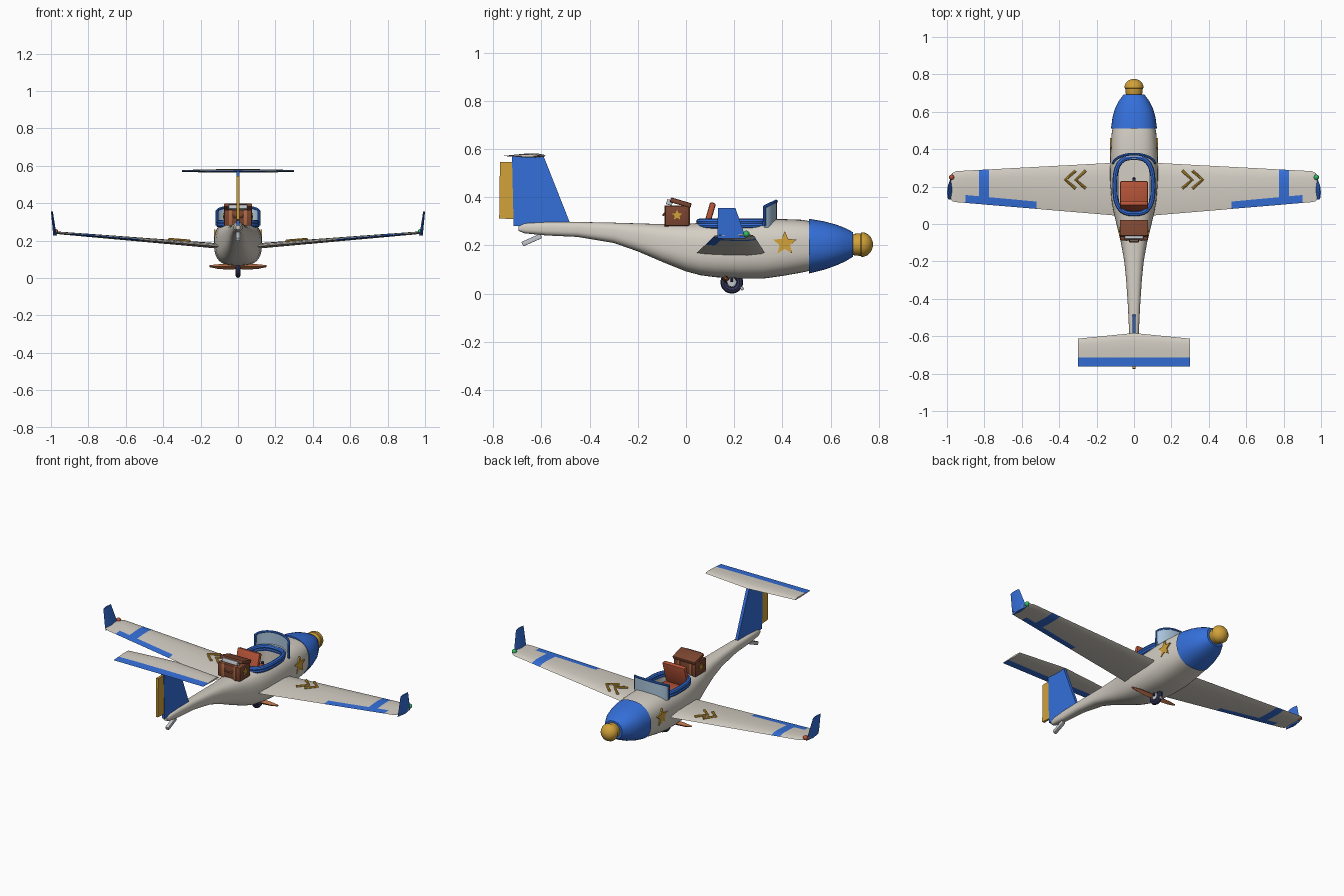
import bpy, bmesh, math
from math import sin, cos, pi, radians
from mathutils import Vector

if "Cube" in bpy.data.objects:
    bpy.data.objects.remove(bpy.data.objects["Cube"], do_unlink=True)


def material(name, r, g, b):
    m = bpy.data.materials.new(name)
    m.use_nodes = True
    m.diffuse_color = (r, g, b, 1)
    m.node_tree.nodes["Principled BSDF"].inputs["Base Color"].default_value = (r, g, b, 1)
    return m


CREAM = material("cream paint", .66, .62, .55)
BLUE = material("blue paint", .035, .16, .70)
GOLD = material("gold paint", .64, .36, .04)
RED = material("red leather", .47, .09, .04)
BROWN = material("brown leather", .20, .06, .03)
WOOD = material("wood", .44, .15, .06)
NAVY = material("navy rubber", .03, .035, .09)
GLASS = material("pale blue glass", .40, .55, .70)
GREEN = material("green lamp", .03, .50, .12)
METAL = material("pale metal", .55, .58, .62)
parts = []


def add_mesh(name, bm, *mats):
    bmesh.ops.recalc_face_normals(bm, faces=bm.faces)
    me = bpy.data.meshes.new(name)
    bm.to_mesh(me)
    bm.free()
    for m in mats:
        me.materials.append(m)
    ob = bpy.data.objects.new(name, me)
    bpy.context.collection.objects.link(ob)
    parts.append(ob)
    return ob


def loft(name, rings, *mats, rule=None):
    """Skin a row of equal rings; rule(span, side) picks the material."""
    bm = bmesh.new()
    rows = [[bm.verts.new(p) for p in ring] for ring in rings]
    n = len(rows[0])
    for i in range(len(rows) - 1):
        for j in range(n):
            k = (j + 1) % n
            f = bm.faces.new((rows[i][j], rows[i][k], rows[i + 1][k], rows[i + 1][j]))
            f.material_index = rule(i, j) if rule else 0
    bm.faces.new(rows[0])
    bm.faces.new(rows[-1])
    return add_mesh(name, bm, *mats)


def plate(name, outline, x, thick, mat):
    """Flat panel with a (y, z) outline, facing sideways."""
    return loft(name, [[(x + d, y, z) for y, z in outline] for d in (-thick / 2, thick / 2)], mat)


def tube(name, pts, r, mat, closed=False):
    cu = bpy.data.curves.new(name, 'CURVE')
    cu.dimensions = '3D'
    cu.bevel_depth = r
    cu.bevel_resolution = 2
    cu.use_fill_caps = True
    sp = cu.splines.new('POLY')
    sp.points.add(len(pts) - 1)
    for p, co in zip(sp.points, pts):
        p.co = (*co, 1)
    sp.use_cyclic_u = closed
    cu.materials.append(mat)
    ob = bpy.data.objects.new(name, cu)
    bpy.context.collection.objects.link(ob)
    bpy.ops.object.select_all(action='DESELECT')
    bpy.context.view_layer.objects.active = ob
    ob.select_set(True)
    bpy.ops.object.convert(target='MESH')
    parts.append(bpy.context.object)


def box(name, loc, size, mat, tilt=0, bevel=.005):
    bm = bmesh.new()
    bmesh.ops.create_cube(bm, size=1)
    bmesh.ops.scale(bm, vec=size, verts=bm.verts)
    if bevel:
        bmesh.ops.bevel(bm, geom=bm.edges[:], offset=bevel, segments=2, affect='EDGES', profile=.5)
    ob = add_mesh(name, bm, mat)
    ob.location = loc
    ob.rotation_euler.x = radians(tilt)
    return ob


def ball(name, loc, r, mat):
    bm = bmesh.new()
    bmesh.ops.create_uvsphere(bm, u_segments=16, v_segments=10, radius=r)
    add_mesh(name, bm, mat).location = loc


def superellipse(a, b, n, power):
    pts = []
    for i in range(n):
        c, s = cos(2 * pi * i / n), sin(2 * pi * i / n)
        pts.append((a * math.copysign(abs(c) ** (2 / power), c), b * math.copysign(abs(s) ** (2 / power), s)))
    return pts


def hull(name, rows, mat, power):
    """Body from (y, half width, bottom, top) stations."""
    return loft(name, [[(u, y, (lo + hi) / 2 + v) for u, v in superellipse(w, (hi - lo) / 2, 40, power)]
                       for y, w, lo, hi in rows], mat)


# Fuselage with the cockpit cut out
fuselage = hull("fuselage", [
    (-.695, .012, .260, .280), (-.67, .020, .250, .292), (-.58, .026, .241, .297), (-.45, .032, .235, .297),
    (-.30, .042, .210, .294), (-.20, .052, .175, .291), (-.10, .070, .132, .288), (0, .094, .092, .289),
    (.06, .108, .076, .293), (.12, .119, .068, .298), (.22, .127, .062, .304), (.32, .128, .062, .309),
    (.40, .126, .073, .309), (.48, .120, .087, .306), (.53, .112, .098, .298)], CREAM, 2.7)
opening = superellipse(.092, .142, 40, 2.8)
cutter = loft("cockpit_cutter", [[(x, .205 + y, z) for x, y in opening] for z in (.14, .45)], CREAM)
cutter.hide_render = True
cut = fuselage.modifiers.new("cockpit", 'BOOLEAN')
cut.object = cutter
cut.operation = 'DIFFERENCE'
cut.solver = 'EXACT'
bpy.context.view_layer.objects.active = fuselage
bpy.ops.object.modifier_apply(modifier=cut.name)
parts.remove(cutter)
bpy.data.objects.remove(cutter, do_unlink=True)

# Cowling and spinner
hull("cowling", [(.51, .123, .083, .310), (.57, .115, .098, .300), (.62, .101, .115, .287),
                 (.66, .080, .133, .272), (.692, .056, .152, .255)], BLUE, 2.3)
loft("spinner", [[(r * cos(a * pi / 12), y, .203 + r * sin(a * pi / 12)) for a in range(24)]
                 for y, r in ((.685, .040), (.70, .045), (.725, .047), (.728, .051), (.740, .050),
                              (.755, .043), (.768, .029), (.775, .010))], GOLD)

# Cockpit rim, windscreen, seat and stick
rim = superellipse(.102, .150, 48, 2.8)
for z in (.283, .298):
    tube("cockpit_rim", [(x, .205 + y, z) for x, y in rim], .013, BLUE, True)
arc = [radians(a) for a in range(-80, 81, 10)]
glass_rings, edge = [], []
for a in arc:
    top = .355 + .028 * cos(a)
    glass_rings.append([(r * sin(a), .315 + (r - .055) * cos(a), z)
                        for r, z in ((.112, .275), (.117, .275), (.117, top), (.112, top))])
    edge.append((.114 * sin(a), .315 + .059 * cos(a), top))
loft("windscreen", glass_rings, GLASS)
ends = [(p[0], p[1], .28) for p in (edge[0], edge[-1])]
tube("windscreen_frame", [ends[0]] + edge + [ends[1]], .007, BLUE)
box("seat_cushion", (0, .16, .235), (.15, .14, .04), RED, 0, .01)
box("seat_back", (0, .092, .305), (.15, .025, .15), RED, -16, .008)
tube("control_stick", [(0, .24, .14), (0, .235, .26)], .009, NAVY)


def foil(x, z, le, hinge, te, half):
    """Wing section: nose, upper side to the tail edge, and back below."""
    upper = [(le + (hinge - le) * f, half * t) for f, t in ((.06, .5), (.3, 1), (.65, .85), (1, .45))]
    return ([(x, le, z)] + [(x, y, z + t) for y, t in upper] + [(x, te, z)]
            + [(x, y, z - t * .7) for y, t in reversed(upper)])


def wing_z(x):
    return .160 + .083 * x


# Wings: the stripe is one span, the aileron is the strip behind the hinge
spans = (.08, .30, .52, .775, .83, .90, .95)
for side, s in (("left", 1), ("right", -1)):
    rings = [foil(s * x, wing_z(x), .333 - .053 * x, .072 + .092 * x, .037 + .084 * x, .018 - .010 * x)
             for x in spans]
    rings += [foil(s * .972, .241, .272, .165, .122, .006), foil(s * .985, .242, .245, .175, .14, .003)]
    loft(side + "_wing", rings, CREAM, BLUE,
         rule=lambda i, j: int(i == 3 or (i in (2, 4) and j in (4, 5))))
    # Winglet and lamp
    loft(side + "_winglet", [[(s * (x - t), a, z), (s * x, (a + b) / 2, z), (s * (x - t), b, z),
                              (s * (x - 2 * t), (a + b) / 2, z)]
                             for x, t, a, b, z in ((.988, .010, .13, .25, .228), (.991, .008, .13, .238, .26),
                                                   (1, .005, .133, .205, .355))], BLUE)
    ball(side + "_lamp", (s * .975, .25, .247), .014, GREEN if s > 0 else RED)
    # Chevrons on the wing
    for x in (.258, .313):
        tube(side + "_chevron", [(s * (x + d), y, wing_z(x + d) + .016)
                                 for d, y in ((0, .285), (.053, .236), (0, .19))], .008, GOLD)
    # Stars on the fuselage and the suitcase
    for x, y, z, r, what in ((.124, .41, .208, .051, "fuselage"), (.075, -.037, .325, .023, "suitcase")):
        star = [(y + q * sin(k * pi / 5), z + q * cos(k * pi / 5))
                for k in range(10) for q in [r * (.45 if k % 2 else 1)]]
        plate(side + "_" + what + "_star", star, s * x, .0095, GOLD)
    # Wooden blade under the belly
    loft(side + "_belly_blade", [[(s * x, .165 + c, z), (s * x, .165, z + h), (s * x, .165 - c, z),
                                  (s * x, .165, z - h)]
                                 for x, c, z, h in ((0, .014, .06, .012), (.05, .017, .06, .016),
                                                    (.11, .015, .061, .012), (.152, .007, .063, .005))], WOOD)

# Tail: fin, rudder, tailplane with a blue elevator, and skid
plate("fin", [(-.715, .28), (-.483, .28), (-.483, .297), (-.59, .568), (-.722, .568)], 0, .018, BLUE)
plate("rudder", [(-.775, .312), (-.712, .308), (-.718, .545), (-.772, .545)], 0, .014, GOLD)
loft("tailplane", [foil(x, .571, -.583 - .1 * abs(x), -.713, -.762, h)
                   for x, h in ((-.3, .006), (-.15, .010), (0, .011), (.15, .010), (.3, .006))],
     CREAM, BLUE, rule=lambda i, j: int(j in (4, 5)))
box("tail_skid", (0, -.64, .222), (.02, .085, .02), METAL, 24, .002)

# Suitcase behind the cockpit, lid ajar
box("suitcase_body", (0, -.037, .322), (.148, .10, .084), BROWN)
box("suitcase_lid", (0, -.022, .377), (.152, .09, .020), BROWN, -16)
box("suitcase_paper", (0, -.068, .378), (.10, .025, .022), METAL, -16, .002)
for x in (-.04, .04):
    box("suitcase_strap", (x, -.037, .322), (.016, .106, .087), WOOD, 0, .003)
tube("suitcase_handle", [(-.025, -.085, .335), (-.022, -.095, .325), (.022, -.095, .325), (.025, -.085, .335)],
     .004, WOOD)

# Belly wheel
tube("wheel_tyre", [(0, .19 + .033 * cos(k * pi / 16), .047 + .033 * sin(k * pi / 16)) for k in range(32)],
     .014, NAVY, True)
tube("wheel_hub", [(-.012, .19, .047), (.012, .19, .047)], .020, METAL)
for x in (-.017, .017):
    tube("wheel_strut", [(x, .19, .047), (x, .19, .09)], .005, NAVY)
box("wheel_brake", (0, .232, .022), (.016, .012, .016), METAL, 30, .002)

# Smooth shading with sharp edges kept
bpy.ops.object.select_all(action='DESELECT')
for ob in parts:
    ob.select_set(True)
bpy.context.view_layer.objects.active = fuselage
bpy.ops.object.shade_smooth_by_angle(angle=radians(35))
